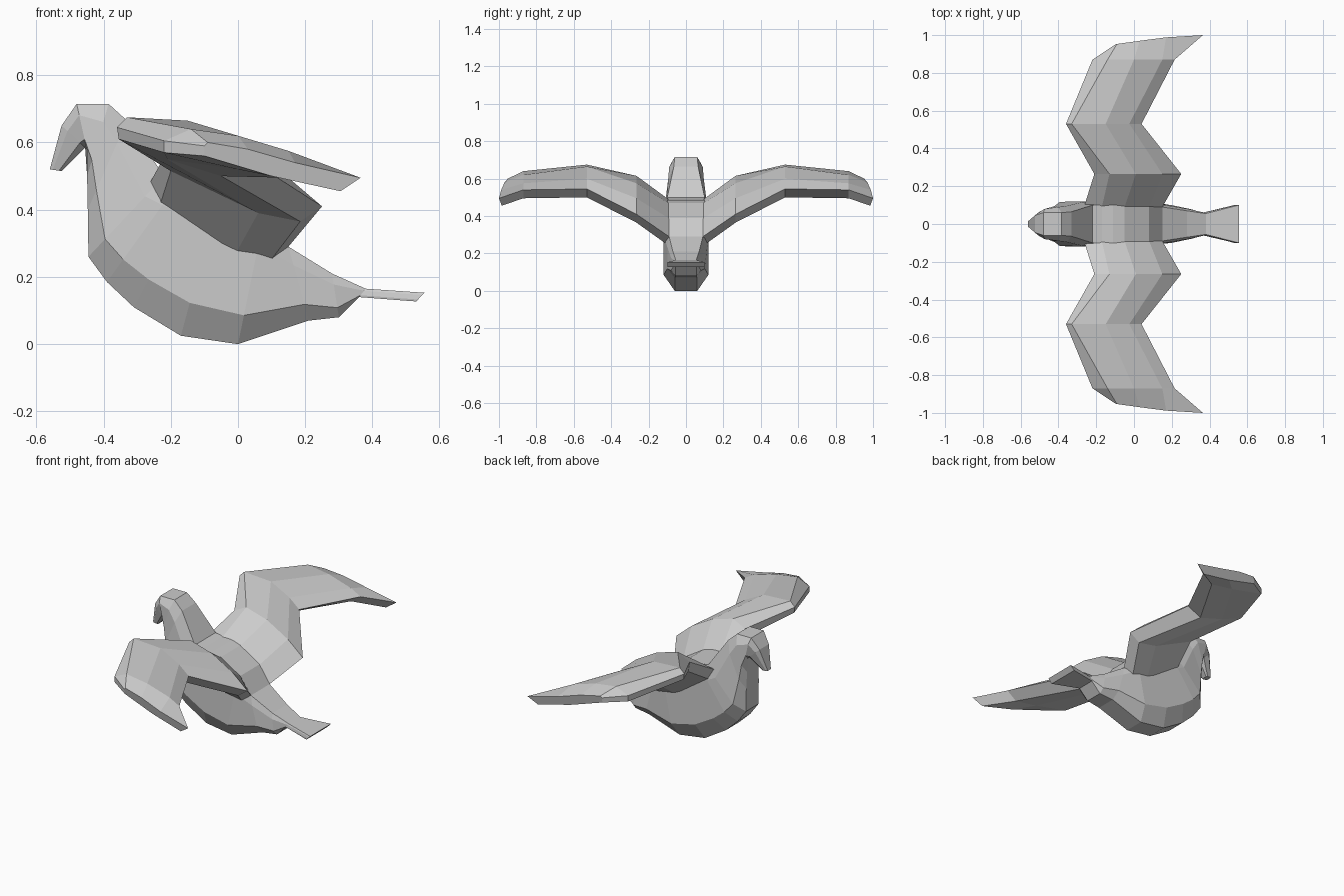
import bpy, bmesh

plumage = bpy.data.materials.new("grey plumage")
plumage.diffuse_color = (0.6, 0.6, 0.6, 1)


def loft(name, rings):
    """Skin a list of equal-length rings, capping both ends."""
    bm = bmesh.new()
    vs = [[bm.verts.new(p) for p in r] for r in rings]
    n = len(rings[0])
    for a, b in zip(vs, vs[1:]):
        for i in range(n):
            j = (i + 1) % n
            bm.faces.new((a[i], a[j], b[j], b[i]))
    bm.faces.new(vs[0])
    bm.faces.new(vs[-1])
    bmesh.ops.recalc_face_normals(bm, faces=bm.faces)
    me = bpy.data.meshes.new(name)
    bm.to_mesh(me)
    bm.free()
    me.materials.append(plumage)
    ob = bpy.data.objects.new(name, me)
    bpy.context.collection.objects.link(ob)
    return ob


def body_ring(tx, tz, bx, bz, top, side, bottom):
    """Octagon hung between a back point and a belly point."""
    def at(f, w):
        return (tx + (bx - tx) * f, w, tz + (bz - tz) * f)
    half = [(0, top), (0.25, side), (0.78, side), (1, bottom)]
    return [at(f, w) for f, w in half] + [at(f, -w) for f, w in reversed(half)]


# Body: beak, head, neck, breast, belly and fanned tail
body = [
    (-.56, .52, -.525, .515, .015, .02, .015),
    (-.525, .65, -.455, .585, .045, .06, .04),
    (-.48, .715, -.45, .58, .06, .08, .05),
    (-.385, .715, -.449, .50, .06, .09, .055),
    (-.33, .665, -.447, .40, .065, .095, .06),
    (-.22, .50, -.445, .26, .10, .115, .06),
    (-.17, .49, -.39, .185, .10, .12, .06),
    (-.11, .485, -.31, .11, .10, .12, .06),
    (-.05, .47, -.17, .025, .10, .12, .06),
    (.08, .39, .0, .0, .10, .12, .06),
    (.15, .29, .21, .07, .09, .10, .06),
    (.28, .21, .30, .08, .07, .08, .055),
    (.38, .165, .36, .14, .055, .06, .055),
    (.555, .153, .53, .127, .10, .10, .10),
]
loft("body", [body_ring(*r) for r in body])

# Wing sections: (y, [(x, z) round the aerofoil from leading edge over the top])
wing = [
    (.09, [(-.265, .475), (-.17, .487), (-.05, .467), (.08, .387),
           (.15, .29), (.09, .24), (-.015, .255), (-.235, .405)]),
    (.265, [(-.21, .575), (-.13, .615), (.01, .575), (.15, .495),
            (.25, .41), (.185, .365), (.06, .39), (-.20, .515)]),
    (.53, [(-.36, .645), (-.33, .675), (-.15, .665), (-.025, .60),
           (.04, .545), (-.05, .50), (-.21, .55), (-.355, .61)]),
    (.87, [(-.22, .605), (-.14, .64), (.0, .62), (.15, .575),
           (.215, .54), (.15, .495), (.0, .52), (-.22, .57)]),
]
tip = [(-.10, .95, .59), (-.09, .953, .60), (.03, .97, .58), (.17, .988, .54),
       (.365, 1., .495), (.305, .985, .455), (.10, .965, .50), (-.10, .945, .56)]

for label, s in (("left", -1), ("right", 1)):
    rings = [[(x, s * y, z) for x, z in sec] for y, sec in wing]
    rings.append([(x, s * y, z) for x, y, z in tip])
    loft(label + "_wing", rings)
